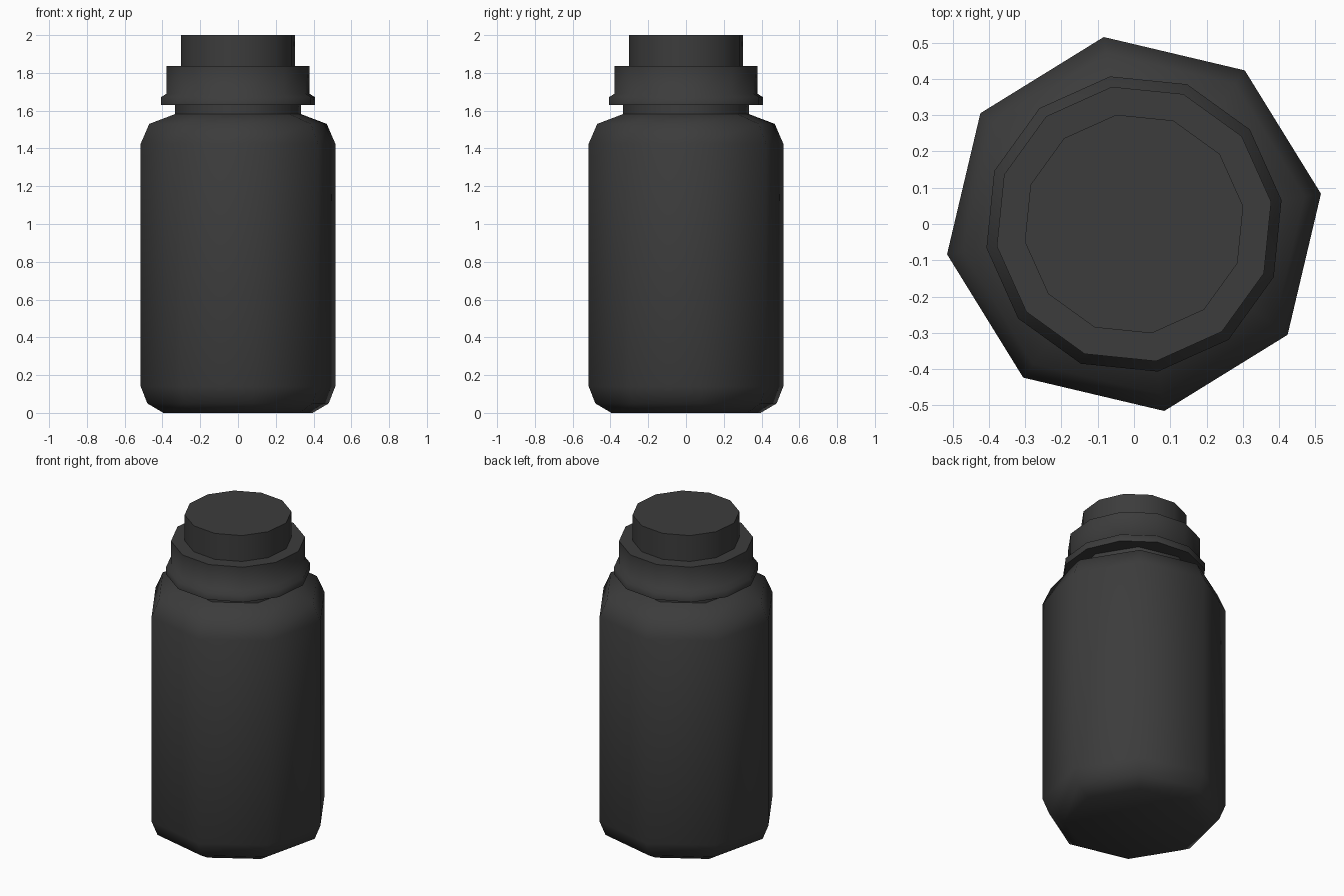
import bpy, bmesh, math

if "Cube" in bpy.data.objects:
    bpy.data.objects.remove(bpy.data.objects["Cube"])

TURN = math.radians(9.2)

dark = bpy.data.materials.new("dark_plastic")
dark.diffuse_color = (0.045, 0.045, 0.045, 1)
dark.use_nodes = True
dark.node_tree.nodes["Principled BSDF"].inputs["Base Color"].default_value = dark.diffuse_color


def lathe(name, profile, sides, smooth_angle):
    """Closed solid of revolution from (radius, z) points, bottom to top."""
    bm = bmesh.new()
    rings = []
    for r, z in profile:
        angles = [TURN + 2 * math.pi * i / sides for i in range(sides)]
        rings.append([bm.verts.new((r * math.cos(a), r * math.sin(a), z)) for a in angles])
    for low, high in zip(rings, rings[1:]):
        for i in range(sides):
            j = (i + 1) % sides
            bm.faces.new((low[i], low[j], high[j], high[i]))
    bm.faces.new(rings[0][::-1])
    bm.faces.new(rings[-1])
    mesh = bpy.data.meshes.new(name)
    bm.to_mesh(mesh)
    bm.free()
    mesh.materials.append(dark)
    obj = bpy.data.objects.new(name, mesh)
    bpy.context.collection.objects.link(obj)
    bpy.ops.object.select_all(action='DESELECT')
    obj.select_set(True)
    bpy.context.view_layer.objects.active = obj
    bpy.ops.object.shade_smooth_by_angle(angle=math.radians(smooth_angle))
    return obj


# Eight-sided body with chamfered base, shoulder and short neck
lathe("bottle_body", [(0.40, 0), (0.486, 0.05), (0.522, 0.14), (0.522, 1.425),
                      (0.476, 1.53), (0.337, 1.582), (0.337, 1.63)], 8, 60)

# Twelve-sided cap: flared lip, collar and narrower top
lathe("cap", [(0.412, 1.63), (0.412, 1.672), (0.383, 1.69), (0.383, 1.837),
              (0.305, 1.837), (0.305, 2.0)], 12, 60)
